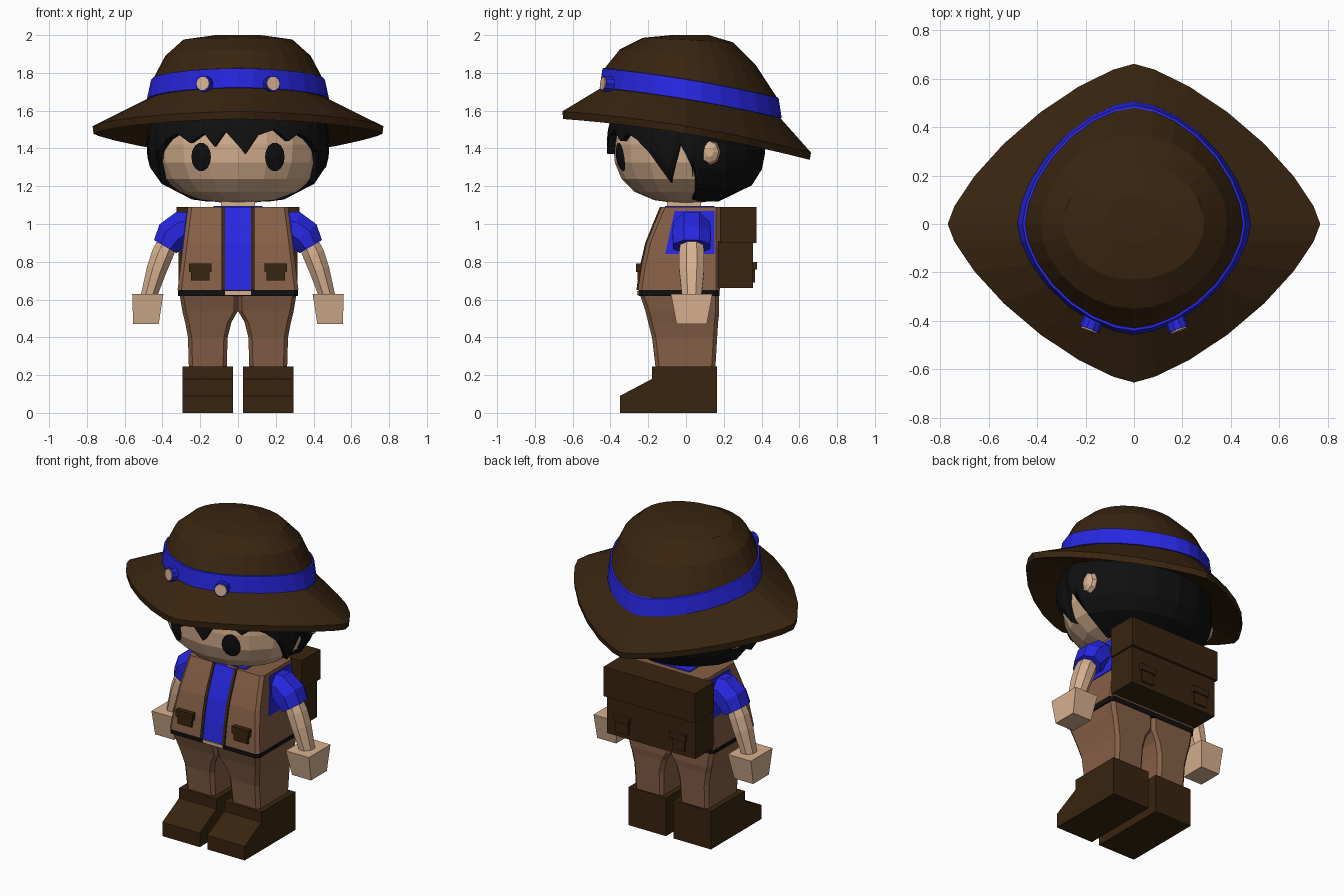
import bpy, bmesh
from math import sin, cos, pi, radians, copysign
from mathutils import Vector

if "Cube" in bpy.data.objects:
    bpy.data.objects.remove(bpy.data.objects["Cube"])


def material(name, *rgb):
    m = bpy.data.materials.new(name)
    m.use_nodes = True
    m.diffuse_color = (*rgb, 1)
    bsdf = next(n for n in m.node_tree.nodes if n.type == "BSDF_PRINCIPLED")
    bsdf.inputs["Base Color"].default_value = (*rgb, 1)
    return m


LEATHER = material("dark leather", .04, .018, .005)
CLOTH = material("brown cloth", .24, .115, .063)
SKIN = material("skin", .68, .44, .28)
BLUE = material("blue cloth", .02, .02, .76)
BLACK = material("black", .005, .005, .005)


def make(name, verts, faces, *mats):
    mesh = bpy.data.meshes.new(name)
    mesh.from_pydata(verts, [], faces)
    bm = bmesh.new()
    bm.from_mesh(mesh)
    bmesh.ops.recalc_face_normals(bm, faces=bm.faces)
    bm.to_mesh(mesh)
    bm.free()
    for m in mats:
        mesh.materials.append(m)
    obj = bpy.data.objects.new(name, mesh)
    bpy.context.collection.objects.link(obj)
    return obj


def loft(name, rings, *mats):
    """Skin a stack of equal rings and cap both ends."""
    n = len(rings[0])
    faces = [(i * n + k, i * n + (k + 1) % n, (i + 1) * n + (k + 1) % n, (i + 1) * n + k)
             for i in range(len(rings) - 1) for k in range(n)]
    last = (len(rings) - 1) * n
    faces += [tuple(range(n)), tuple(range(last, last + n))]
    return make(name, [v for r in rings for v in r], faces, *mats)


def rect(x0, x1, y0, y1, z, c=0.0):
    """Rectangle ring, with cut corners if c is given."""
    if not c:
        return [(x0, y0, z), (x1, y0, z), (x1, y1, z), (x0, y1, z)]
    return [(x0 + c, y0, z), (x1 - c, y0, z), (x1, y0 + c, z), (x1, y1 - c, z),
            (x1 - c, y1, z), (x0 + c, y1, z), (x0, y1 - c, z), (x0, y0 + c, z)]


def box(name, x0, x1, y0, y1, z0, z1, mat):
    return loft(name, [rect(x0, x1, y0, y1, z0), rect(x0, x1, y0, y1, z1)], mat)


def flip(rings, s):
    return [[(s * x, y, z) for x, y, z in r] for r in rings]


def tube(path, n=8, y=.03):
    """Rings along a path of (x, z, radius, depth radius)."""
    rings = []
    for i, (x, z, r, d) in enumerate(path):
        a, b = path[max(i - 1, 0)], path[min(i + 1, len(path) - 1)]
        t = Vector((b[0] - a[0], b[1] - a[1])).normalized()
        angles = [2 * pi * (k + .5) / n for k in range(n)]
        rings.append([(x - t.y * r * cos(q), y + d * sin(q), z + t.x * r * cos(q)) for q in angles])
    return rings


# Head surface, angle measured from the front towards +x
def head_point(deg, z, off=0.0):
    r = max(0, 1 - abs((z - 1.42) / .31) ** 2.5) ** .4
    a = radians(deg)
    return ((.45 * r + off) * sin(a), -(.385 * r + off) * cos(a), z)


levels = [1.42 - .309 * cos(pi * i / 10) for i in range(11)]
loft("head", [[head_point(k * 20, z) for k in range(18)] for z in levels], SKIN)
box("neck", -.09, .09, -.1, .08, 1.04, 1.14, SKIN)

# Hair shell with a jagged lower edge
side = [(62, 1.38), (77, 1.22), (86, 1.42), (95, 1.3), (100, 1.13), (120, 1.12), (140, 1.12), (160, 1.12)]
fringe = [(-51, 1.45), (-42, 1.48), (-32, 1.43), (-22, 1.48), (-15, 1.41), (-8, 1.49),
          (5, 1.37), (13, 1.47), (24, 1.5), (34, 1.44), (42, 1.48), (51, 1.45)]
edge = [(-a, z) for a, z in reversed(side)] + fringe + side + [(180, 1.12)]
shell = [[head_point(a, z + (1.63 - z) * i / 6, .035) for a, z in edge] for i in range(7)]
inner = [[head_point(a, z, -.01) for a, z in edge]]
loft("hair", inner + shell, BLACK)

for s, label in ((1, "left"), (-1, "right")):
    # Ear
    ear = [[(s * (.435 + .042 * sin(u)), .125 + .058 * cos(u) * cos(q), 1.38 + .07 * cos(u) * sin(q))
            for q in [k * pi / 4 for k in range(8)]] for u in (-.6, 0, .6, 1.2)]
    loft(label + "_ear", ear, SKIN)

    # Eye laid on the curve of the face
    eye = []
    for k in range(14):
        x, z = .195 + .052 * cos(k * pi / 7), 1.355 + .076 * sin(k * pi / 7)
        r = (1 - abs((z - 1.42) / .31) ** 2.5) ** .4
        eye.append((s * x, -.385 * (r * r - (x / .45) ** 2) ** .5 - .009, z))
    middle = (s * .195, -.356, 1.355)
    make(label + "_eye", eye + [middle], [(k, (k + 1) % 14, 14) for k in range(14)], BLACK)

    # Arm
    loft(label + "_sleeve", flip(tube([(.22, .98, .09, .09), (.3, .975, .1, .105), (.35, .94, .095, .11),
                                       (.385, .88, .075, .105)]), s), BLUE)
    loft(label + "_arm", flip(tube([(.36, .93, .055, .06), (.4, .84, .062, .072), (.43, .76, .058, .072),
                                    (.475, .61, .045, .055)]), s), SKIN)
    loft(label + "_hand", flip([rect(.42, .555, -.05, .11, .47), rect(.395, .56, -.08, .14, .63)], s), SKIN)

    # Trouser leg
    rows = [(.06, .26, -.16, .155, .23), (.055, .265, -.18, .165, .4), (.035, .28, -.2, .17, .48),
            (.012, .29, -.21, .175, .52), (0, .295, -.215, .175, .54), (0, .31, -.245, .175, .63)]
    loft(label + "_trouser_leg", flip([rect(*r, .02) for r in rows], s), CLOTH)

    # Boot
    outline = [(.165, 0), (.165, .245), (-.18, .245), (-.18, .18), (-.35, .09), (-.35, 0)]
    loft(label + "_boot", [[(s * x, y, z) for y, z in outline] for x in (.027, .293)], LEATHER)

    # Vest and pack pockets
    for name, w, y0, y1, z0, z1 in (("vest_pocket", .05, -.258, -.2, .7, .745),
                                    ("vest_pocket_flap", .06, -.264, -.2, .745, .79),
                                    ("pack_pocket", .045, .34, .366, .69, .76),
                                    ("pack_pocket_flap", .055, .34, .375, .76, .8)):
        box(label + "_" + name, s * .2 - w, s * .2 + w, y0, y1, z0, z1, LEATHER)

# Vest body
vest = [(.65, -.255), (.78, -.235), (.9, -.208), (1.0, -.168), (1.09, -.13)]


def vest_width(z):
    return .32 - (z - .65) * .125


loft("vest", [rect(-vest_width(z), vest_width(z), y, .18, z, .02) for z, y in vest], CLOTH)


def front_strip(name, x0, x1, off, mat):
    loft(name, [rect(x0, x1, y - off, y + .02, z) for z, y in vest], mat)


front_strip("shirt_front", -.07, .07, .003, BLUE)
for s, label in ((1, "left"), (-1, "right")):
    front_strip(label + "_vest_edge", s * .078 - .009, s * .078 + .009, .008, LEATHER)
    panel = [(-.06, 1.07), (.15, 1.07), (.15, .84), (-.11, .84)]
    loft(label + "_shirt_side", [[(s * (vest_width(z) + d), y, z) for y, z in panel]
                                 for d in (-.003, .005)], BLUE)
box("collar", -.13, .13, -.11, .15, 1.05, 1.096, BLUE)

# Belt
loft("belt", [rect(-.318, .318, -.252, .178, z, .02) for z in (.62, .652)], BLACK)
box("buckle", -.07, .07, -.259, -.24, .625, .645, SKIN)

# Backpack
box("pack_body", -.315, .315, .17, .355, .66, .91, LEATHER)
box("pack_flap", -.325, .325, .18, .372, .9, 1.09, LEATHER)


# Hat: stacked rounded-diamond rings that drop towards the back
def hat_ring(a, front, back, p, z, tilt=1.0):
    ring = []
    for k in range(28):
        c, s = cos(k * pi / 14), sin(k * pi / 14)
        x = a * copysign(abs(c) ** (2 / p), c)
        y = (back if s > 0 else front) * copysign(abs(s) ** (2 / p), s)
        ring.append((x, y, z - tilt * (.165 * y + .07 * y * y)))
    return ring


hat = [(.4, .37, .37, 1.9, 1.57), (.765, .65, .655, 1.37, 1.478), (.77, .655, .662, 1.37, 1.518),
       (.475, .45, .5, 1.65, 1.66), (.482, .457, .507, 1.65, 1.662), (.46, .442, .49, 1.7, 1.765),
       (.45, .43, .48, 1.7, 1.767), (.385, .35, .37, 1.9, 1.89, .7), (.29, .23, .25, 2, 1.975, .3),
       (.12, .08, .12, 2, 2.0, 0)]
hat_obj = loft("hat", [hat_ring(*r) for r in hat], LEATHER, BLUE)
for f in hat_obj.data.polygons:
    f.material_index = int(28 * 3 <= f.index < 28 * 6)

# Round studs on the hat band
for s, label in ((1, "left"), (-1, "right")):
    out = Vector((s * .38, -1, .1)).normalized()
    across = Vector((-out.y, out.x, 0)).normalized()
    up = out.cross(across)
    for name, r, depth, mat in (("rim", .043, .018, BLUE), ("stud", .036, .024, SKIN)):
        rings = [[Vector((s * .178, -.42, 1.742)) + out * d + (across * cos(q) + up * sin(q)) * r
                  for q in [k * pi / 5 for k in range(10)]] for d in (-.04, depth)]
        loft(f"{label}_hat_{name}", rings, mat)
